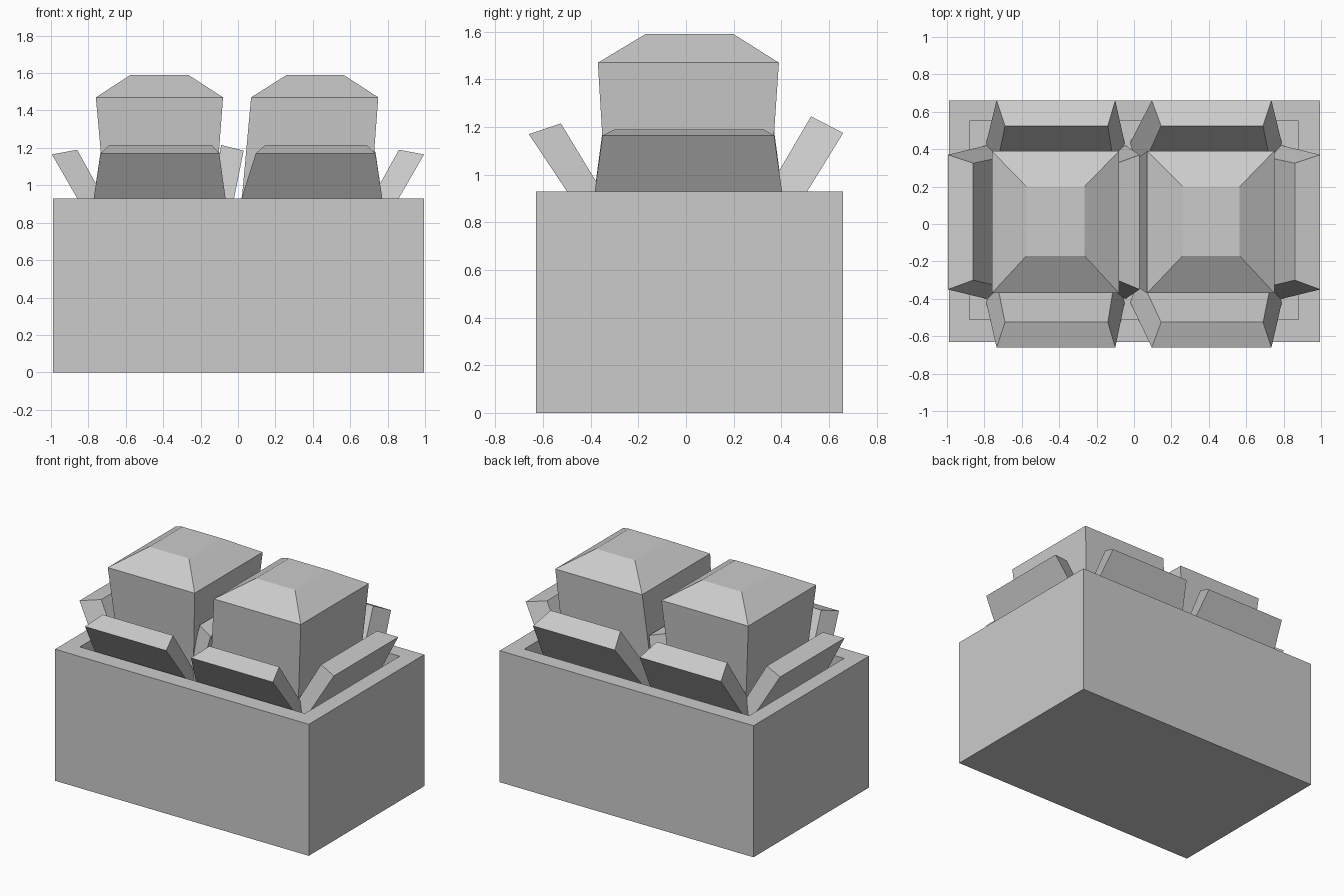
import bpy
import bmesh

if "Cube" in bpy.data.objects:
    bpy.data.objects.remove(bpy.data.objects["Cube"])

grey = bpy.data.materials.new("light_grey")
grey.use_nodes = True
grey.diffuse_color = (0.6, 0.6, 0.6, 1)
grey.node_tree.nodes["Principled BSDF"].inputs["Base Color"].default_value = grey.diffuse_color

FLOOR = 0.81  # soil height inside the planter


def finish(name, bm):
    bmesh.ops.recalc_face_normals(bm, faces=bm.faces)
    mesh = bpy.data.meshes.new(name)
    bm.to_mesh(mesh)
    bm.free()
    mesh.materials.append(grey)
    obj = bpy.data.objects.new(name, mesh)
    bpy.context.collection.objects.link(obj)
    return obj


def loft(name, rings):
    """Skin a stack of four-point rings and cap both ends."""
    bm = bmesh.new()
    loops = [[bm.verts.new(p) for p in ring] for ring in rings]
    for low, high in zip(loops, loops[1:]):
        for i in range(4):
            j = (i + 1) % 4
            bm.faces.new((low[i], low[j], high[j], high[i]))
    bm.faces.new(loops[0])
    bm.faces.new(loops[-1])
    return finish(name, bm)


def rect(x0, x1, y0, y1, z):
    return [(x0, y0, z), (x1, y0, z), (x1, y1, z), (x0, y1, z)]


def leaf(name, axis, profile, low, high):
    """Slanted slab: profile holds (outward, z) for outer/inner base, inner/outer tip;
    low and high hold the matching side limits."""
    def place(side, i):
        out, z = profile[i]
        return (out, side[i], z) if axis == "x" else (side[i], out, z)
    base = [place(low, 0), place(high, 0), place(high, 1), place(low, 1)]
    tip = [place(low, 3), place(high, 3), place(high, 2), place(low, 2)]
    loft(name, [base, tip])


# Planter with a recessed soil bed
outer = (-0.99, 0.995, -0.63, 0.66)
inner = (-0.88, 0.88, -0.51, 0.55)
loft("planter_box", [rect(*outer, 0), rect(*outer, 0.93),
                     rect(*inner, 0.93), rect(*inner, FLOOR)])

# Two vegetable heads: tapered body with a chamfered crown
loft("right_head", [rect(-0.70, -0.13, -0.315, 0.335, FLOOR),
                    rect(-0.76, -0.08, -0.37, 0.39, 1.47),
                    rect(-0.575, -0.265, -0.17, 0.20, 1.59)])
loft("left_head", [rect(0.01, 0.70, -0.33, 0.345, FLOOR),
                   rect(0.07, 0.75, -0.37, 0.39, 1.47),
                   rect(0.26, 0.565, -0.17, 0.20, 1.59)])

# Front and back leaves of each head
front = [(-0.42, FLOOR), (-0.28, FLOOR), (-0.525, 1.215), (-0.66, 1.17)]
back = [(0.435, FLOOR), (0.27, FLOOR), (0.525, 1.245), (0.66, 1.175)]
wide = [0.79, 0.74, 0.69, 0.735]
near = [-0.05, -0.10, -0.14, -0.10]
skewed = [-0.02, 0.03, 0.145, 0.095]
for label, profile in (("front", front), ("back", back)):
    leaf("right_" + label + "_leaf", "y", profile, [-w for w in wide], near)
    leaf("left_" + label + "_leaf", "y", profile, skewed, wide)

# Side leaves, mirrored, plus the upright one between the heads
side_low = [-0.40, -0.35, -0.30, -0.35]
side_high = [0.42, 0.37, 0.325, 0.37]
side = [(0.79, FLOOR), (0.65, FLOOR), (0.86, 1.19), (0.995, 1.165)]
leaf("left_side_leaf", "x", side, side_low, side_high)
leaf("right_side_leaf", "x", [(-u, z) for u, z in side], side_low, side_high)
middle = [(-0.045, FLOOR), (-0.16, FLOOR), (-0.09, 1.215), (0.03, 1.185)]
leaf("middle_leaf", "x", middle, side_low, side_high)
